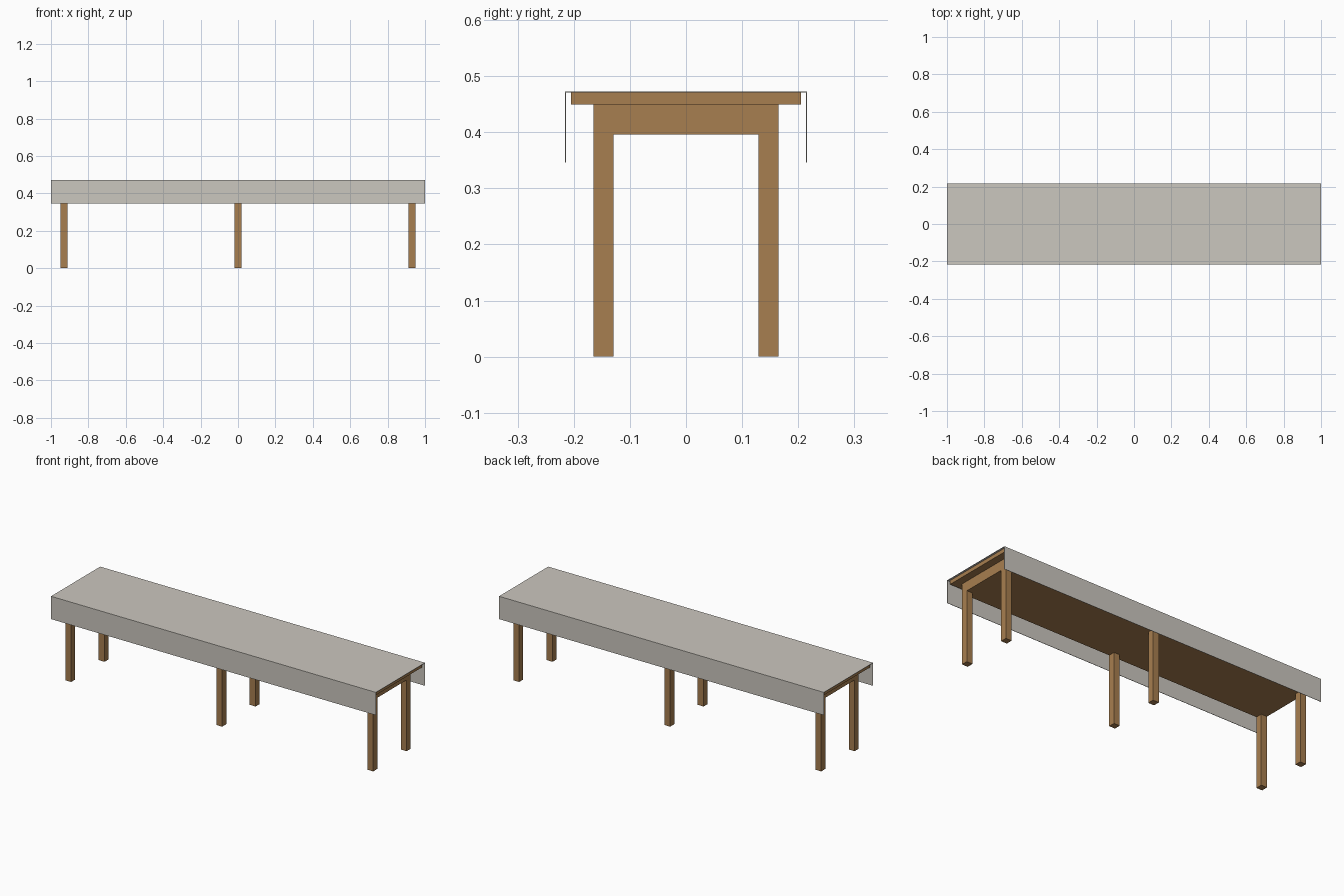
import bpy
import bmesh

if "Cube" in bpy.data.objects:
    bpy.data.objects.remove(bpy.data.objects["Cube"])


def material(name, color):
    mat = bpy.data.materials.new(name)
    mat.diffuse_color = color
    mat.use_nodes = True
    mat.node_tree.nodes["Principled BSDF"].inputs["Base Color"].default_value = mat.diffuse_color
    return mat


wood = material("wood", (0.39, 0.21, 0.08, 1))
linen = material("linen", (0.60, 0.57, 0.52, 1))


def add_object(name, bm, mat):
    mesh = bpy.data.meshes.new(name)
    bm.to_mesh(mesh)
    bm.free()
    mesh.materials.append(mat)
    obj = bpy.data.objects.new(name, mesh)
    bpy.context.collection.objects.link(obj)
    return obj


def box(name, center, size, mat):
    bm = bmesh.new()
    bmesh.ops.create_cube(bm, size=1)
    bmesh.ops.scale(bm, vec=size, verts=bm.verts)
    bmesh.ops.translate(bm, vec=center, verts=bm.verts)
    return add_object(name, bm, mat)


# Table board and the solid apron below it
box("table_board", (0, 0, 0.46), (1.98, 0.41, 0.021), wood)
box("apron", (0, 0, 0.423), (1.896, 0.33, 0.054), wood)

# Three pairs of square legs
for x, place in ((-0.93, "left"), (0, "middle"), (0.93, "right")):
    for y, side in ((-0.147, "front"), (0.147, "back")):
        box(f"{side}_{place}_leg", (x, y, 0.198), (0.036, 0.036, 0.396), wood)

# Tablecloth: folded strip hanging over the front and back, open at the ends
bm = bmesh.new()
profile = [(-0.216, 0.346), (-0.216, 0.473), (0.216, 0.473), (0.216, 0.346)]
rows = [[bm.verts.new((x, y, z)) for y, z in profile] for x in (-1, 1)]
for i in range(3):
    bm.faces.new((rows[0][i], rows[1][i], rows[1][i + 1], rows[0][i + 1]))
cloth = add_object("tablecloth", bm, linen)
thickness = cloth.modifiers.new("thickness", 'SOLIDIFY')
thickness.thickness = 0.002
thickness.offset = -1
thickness.use_even_offset = True
